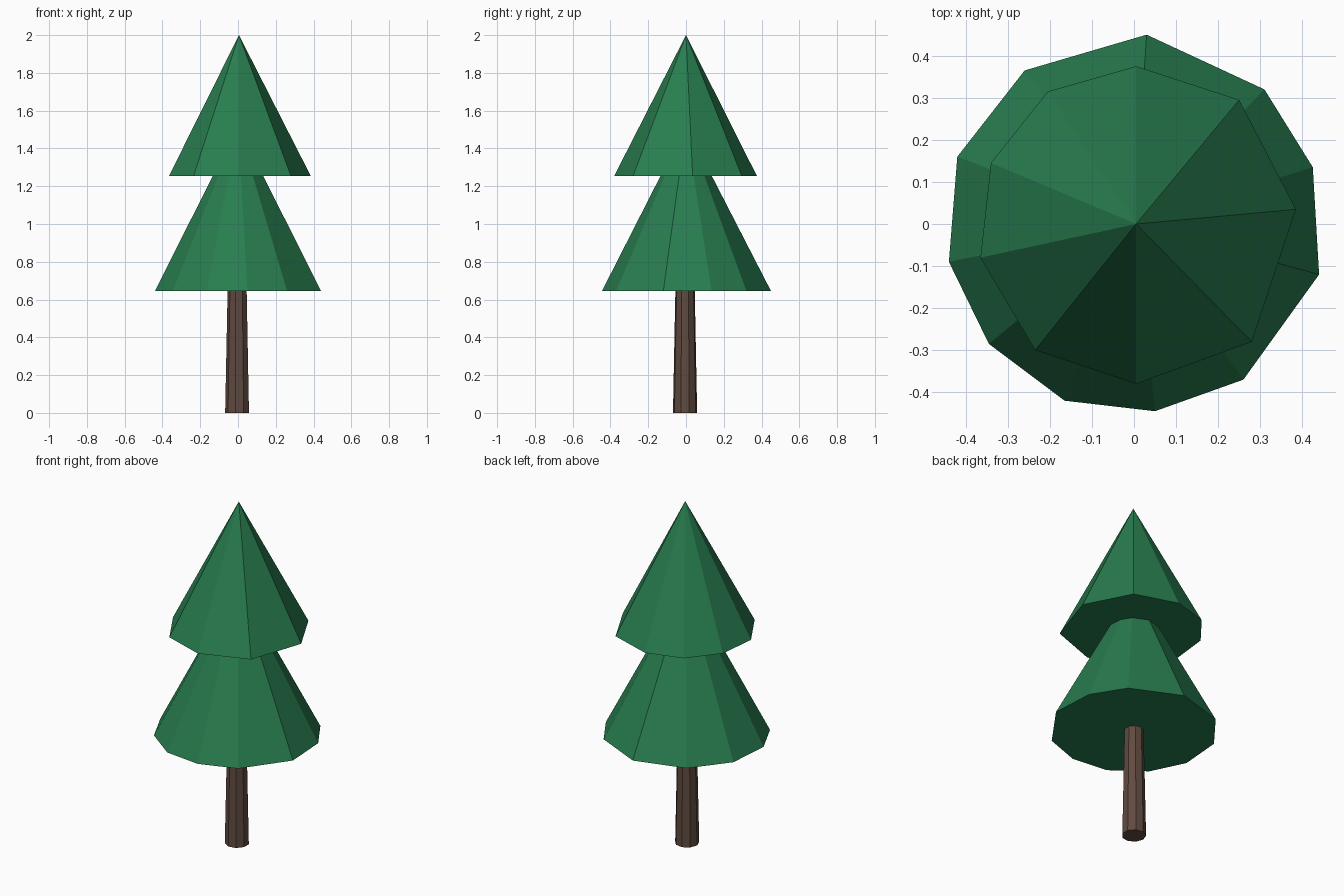
import bpy
import bmesh
from math import cos, sin, radians
from mathutils import Vector

cube = bpy.data.objects.get("Cube")
if cube:
    bpy.data.objects.remove(cube, do_unlink=True)


def make_material(name, rgb):
    mat = bpy.data.materials.new(name)
    mat.use_nodes = True
    mat.diffuse_color = (*rgb, 1)
    mat.node_tree.nodes["Principled BSDF"].inputs["Base Color"].default_value = (*rgb, 1)
    return mat


def finish(name, bm, mat):
    bmesh.ops.recalc_face_normals(bm, faces=bm.faces)
    mesh = bpy.data.meshes.new(name)
    bm.to_mesh(mesh)
    bm.free()
    mesh.materials.append(mat)
    obj = bpy.data.objects.new(name, mesh)
    bpy.context.collection.objects.link(obj)
    return obj


def foliage_tier(name, outline, base_z, apex, mat):
    """Closed flat-faced cone over a hand-cut, slightly uneven outline."""
    bm = bmesh.new()
    rim = [bm.verts.new((x, y, base_z)) for x, y in outline]
    tip = bm.verts.new(apex)
    bm.faces.new(rim)
    for a, b in zip(rim, rim[1:] + rim[:1]):
        bm.faces.new((a, b, tip))
    return finish(name, bm, mat)


def tapered_post(name, sides, rings, mat):
    """Closed prism through rings of (centre, radius)."""
    bm = bmesh.new()
    loops = []
    for centre, radius in rings:
        angles = [radians(360 * (i + 0.5) / sides) for i in range(sides)]
        loops.append([bm.verts.new(Vector(centre) + radius * Vector((cos(a), sin(a), 0)))
                      for a in angles])
    for low, high in zip(loops, loops[1:]):
        for i in range(sides):
            j = (i + 1) % sides
            bm.faces.new((low[i], low[j], high[j], high[i]))
    bm.faces.new(loops[0])
    bm.faces.new(loops[-1])
    return finish(name, bm, mat)


green = make_material("pine green", (0.021, 0.205, 0.078))
brown = make_material("bark brown", (0.117, 0.069, 0.051))

# Trunk, ending inside the lower foliage
tapered_post("trunk", 9, [((-0.003, -0.005, 0), 0.065),
                          ((-0.003, -0.005, 0.75), 0.05)], brown)

# Lower foliage, its tip hidden inside the upper tier
foliage_tier("lower_foliage",
             [(0.03, 0.45), (0.31, 0.32), (0.425, 0.135), (0.44, -0.12),
              (0.26, -0.37), (0.05, -0.445), (-0.165, -0.42), (-0.345, -0.285),
              (-0.44, -0.09), (-0.42, 0.16), (-0.26, 0.365)],
             0.645, (0, 0, 1.52), green)

# Upper foliage
foliage_tier("upper_foliage",
             [(0.005, 0.375), (0.25, 0.295), (0.385, 0.035), (0.28, -0.28),
              (0.005, -0.38), (-0.235, -0.3), (-0.365, -0.08), (-0.34, 0.145),
              (-0.205, 0.315)],
             1.255, (0.005, 0, 2), green)
